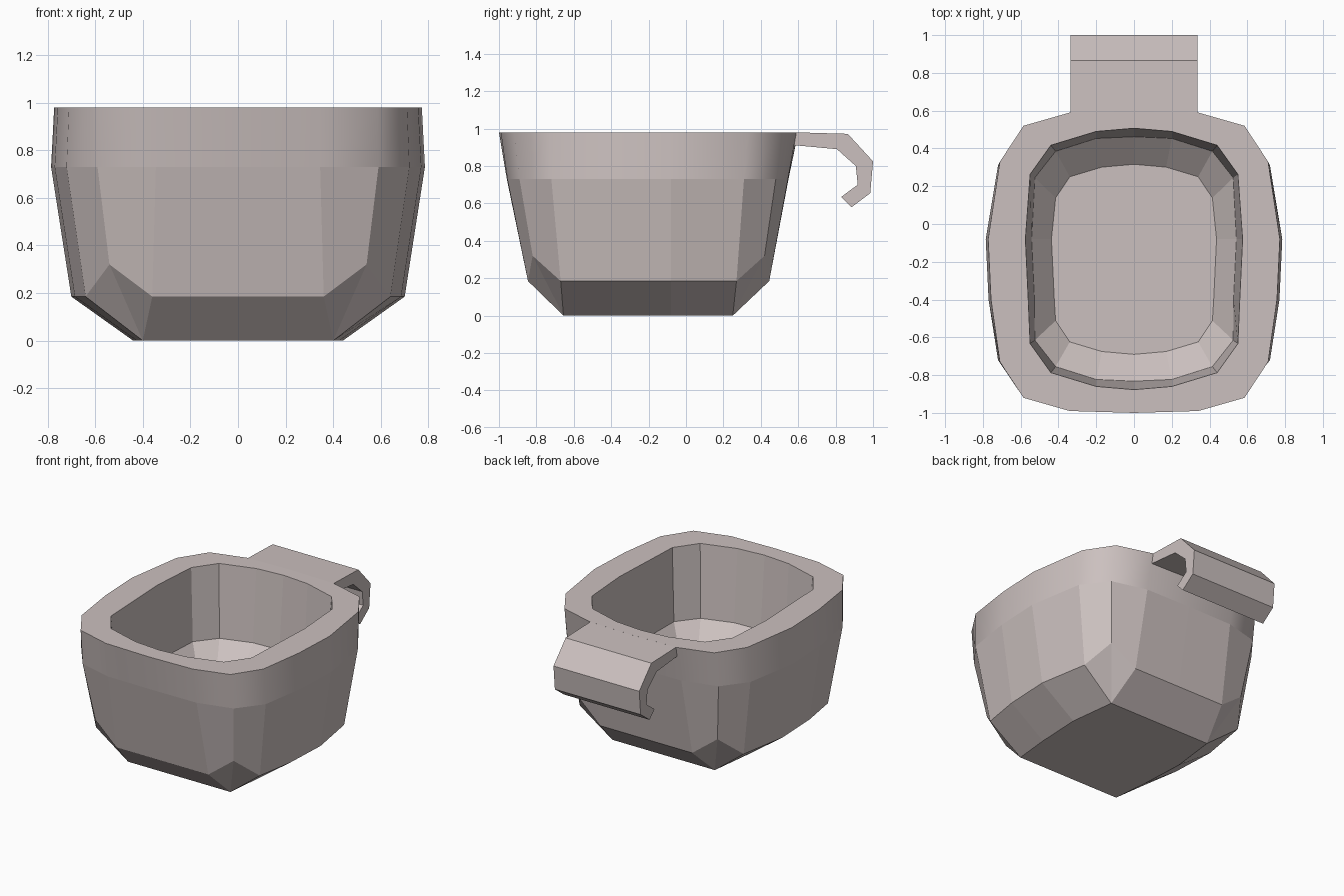
import bpy, bmesh

if "Cube" in bpy.data.objects:
    bpy.data.objects.remove(bpy.data.objects["Cube"])

clay = bpy.data.materials.new("pinkish grey")
clay.diffuse_color = (0.60, 0.53, 0.52, 1)
clay.use_nodes = True
clay.node_tree.nodes["Principled BSDF"].inputs["Base Color"].default_value = clay.diffuse_color


def finish(bm, name):
    bmesh.ops.remove_doubles(bm, verts=bm.verts, dist=0.001)
    bmesh.ops.recalc_face_normals(bm, faces=bm.faces)
    mesh = bpy.data.meshes.new(name)
    bm.to_mesh(mesh)
    bm.free()
    mesh.materials.append(clay)
    obj = bpy.data.objects.new(name, mesh)
    bpy.context.collection.objects.link(obj)
    return obj


def ring(bm, z, corner_z, yc, side, quarter):
    """Closed ring from a quarter outline of (x, half depth), mirrored both ways."""
    front = [(x, yc - d) for x, d in quarter]
    back = [(x, yc + d) for x, d in reversed(quarter)]
    half = front + [(side - 0.015, -0.4), (side, -0.08)] + back
    loop = half + [(-x, y) for x, y in reversed(half[1:-1])]
    corners = (2, 7, 11, 16)
    return [bm.verts.new((x, y, corner_z if i in corners else z))
            for i, (x, y) in enumerate(loop)]


# Bucket levels: outside from the base up, then inside from the rim down
levels = [
    (0.00, 0.00, -0.2025, 0.44, [(0, .4525), (.40, .4525), (.40, .4525), (.40, .4525)]),
    (0.185, 0.32, -0.20, 0.70, [(0, .645), (.36, .645), (.54, .62), (.64, .47)]),
    (0.73, 0.73, -0.205, 0.785, [(0, .753), (.345, .75), (.59, .685), (.72, .515)]),
    (0.98, 0.98, -0.20, 0.772, [(0, .80), (.34, .79), (.585, .72), (.71, .53)]),
    (0.98, 0.98, -0.185, 0.575, [(0, .692), (.20, .675), (.44, .602), (.55, .448)]),
    (0.47, 0.47, -0.185, 0.542, [(0, .647), (.20, .638), (.415, .57), (.525, .43)]),
    (0.34, 0.34, -0.187, 0.437, [(0, .503), (.17, .488), (.34, .437), (.415, .325)]),
]
bm = bmesh.new()
rings = [ring(bm, *lv) for lv in levels]
n = len(rings[0])
for k in range(len(rings) - 1):
    a, b = rings[k], rings[k + 1]
    for i in range(n):
        j = (i + 1) % n
        face = bm.faces.new((a[i], a[j], b[j], b[i]))
        face.smooth = k == 2          # only the upper band is smooth
bm.faces.new(rings[0])
bm.faces.new(rings[-1])
finish(bm, "bucket")

# Hook on the back: side profile (y, z) extruded across x
profile = [(.588, .98), (.865, .972), (1.0, .825), (.985, .655), (.885, .58),
           (.83, .635), (.918, .70), (.908, .80), (.807, .89), (.572, .912)]
bm = bmesh.new()
side = bm.faces.new([bm.verts.new((-0.335, y, z)) for y, z in profile])
moved = bmesh.ops.extrude_face_region(bm, geom=[side], use_keep_orig=True)["geom"]
bmesh.ops.translate(bm, vec=(0.67, 0, 0),
                    verts=[v for v in moved if isinstance(v, bmesh.types.BMVert)])
finish(bm, "hook")
